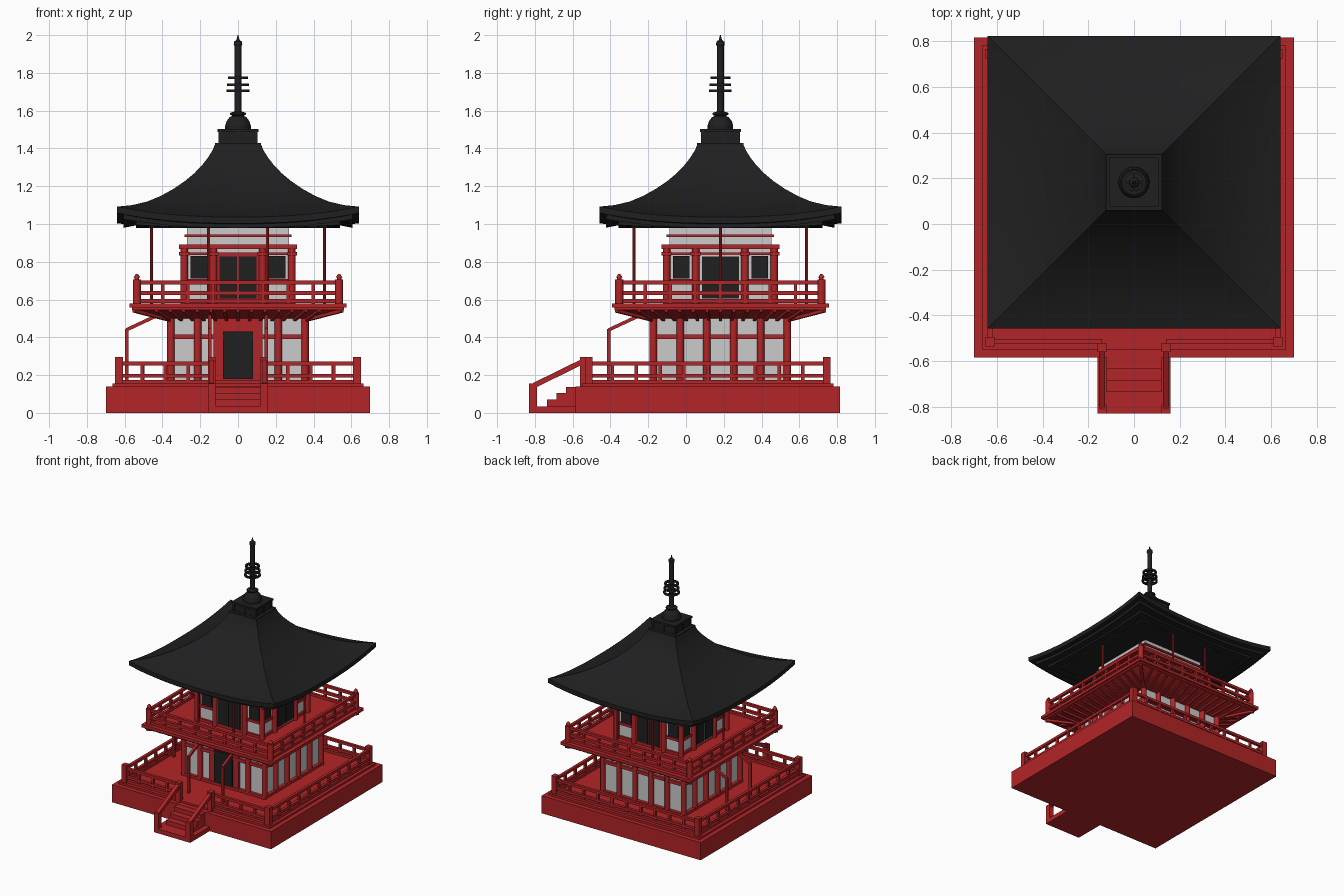
import bpy, bmesh, math
from mathutils import Matrix, Vector

if "Cube" in bpy.data.objects:
    bpy.data.objects.remove(bpy.data.objects["Cube"])

I = Matrix.Identity(4)
T = Matrix.Translation
SIDES = [Matrix.Rotation(k * math.pi / 2, 4, 'Z') for k in range(4)]  # front, right, back, left
TOWER = T((0, 0.182, 0))
DECK = T((0, 0.115, 0))
parts = {}


def material(name, rgb):
    m = bpy.data.materials.new(name)
    m.diffuse_color = (*rgb, 1)
    m.use_nodes = True
    m.node_tree.nodes["Principled BSDF"].inputs["Base Color"].default_value = m.diffuse_color
    return m


RED = material("red_paint", (0.45, 0.018, 0.02))
DARK = material("dark_tile", (0.014, 0.014, 0.015))


def mesh(name):
    return parts.setdefault(name, bmesh.new() if name not in parts else None)


def box(n, lo, hi, M=I):
    lo, hi = Vector(lo), Vector(hi)
    bmesh.ops.create_cube(mesh(n), size=1,
                          matrix=M @ T((lo + hi) / 2) @ Matrix.Diagonal((*(hi - lo), 1)))


def slab(n, h, z0, z1, M=TOWER):
    box(n, (-h, -h, z0), (h, h, z1), M)


def bar(n, p, q, w, M=I):
    p, q = Vector(p), Vector(q)
    d = q - p
    rot = d.to_track_quat('Z', 'Y').to_matrix().to_4x4()
    bmesh.ops.create_cube(mesh(n), size=1,
                          matrix=M @ T((p + q) / 2) @ rot @ Matrix.Diagonal((w, w, d.length, 1)))


def cyl(n, x, y, z0, z1, r, M=I, r2=None, seg=12):
    bmesh.ops.create_cone(mesh(n), cap_ends=True, segments=seg, radius1=r,
                          radius2=r if r2 is None else r2, depth=z1 - z0,
                          matrix=M @ T((x, y, (z0 + z1) / 2)))


def loft(n, rings, M=TOWER, cols=1, power=2.4):
    """Square rings (half width, corner height, sag at mid side) bridged together."""
    bm = mesh(n)
    loops = []
    for h, z, sag in rings:
        loop = []
        for R in SIDES:
            for i in range(cols):
                u = -1 + 2 * i / cols
                loop.append(bm.verts.new(M @ R @ Vector((u * h, -h, z - sag * (1 - abs(u) ** power)))))
        loops.append(loop)
    for a, b in zip(loops, loops[1:]):
        for i in range(len(a)):
            j = (i + 1) % len(a)
            bm.faces.new((a[i], a[j], b[j], b[i]))
    bm.faces.new(loops[0])
    bm.faces.new(loops[-1])


def railing(n, a, b, h, z0, heights, M, count):
    for z in heights:
        box(n, (a, -h - 0.011, z - 0.01), (b, -h + 0.011, z + 0.01), M)
    for i in range(1, count):
        x = a + (b - a) * i / count
        box(n, (x - 0.009, -h - 0.009, z0), (x + 0.009, -h + 0.009, heights[0]), M)


# Stone base and deck
slab("base", 0.70, 0, 0.14, DECK)
slab("base_deck", 0.665, 0.14, 0.155, DECK)

# Stairs: treads, side curbs, posts and sloped handrails
box("stairs", (-0.16, -0.83, 0), (0.16, -0.58, 0.035))
for i, y in enumerate((-0.735, -0.685, -0.635)):
    box("stairs", (-0.12, y, 0.03), (0.12, -0.58, 0.07 + 0.034 * i))
for s in (-1, 1):
    x = 0.14 * s
    box("stair_rails", (x - 0.02, -0.83, 0), (x + 0.02, -0.79, 0.155))
    box("stair_rails", (x - 0.02, -0.56, 0.14), (x + 0.02, -0.52, 0.295))
    bar("stair_rails", (x, -0.805, 0.145), (x, -0.53, 0.28), 0.028)

# Ground floor railing, open at the stairs
for k, R in enumerate(SIDES):
    M = DECK @ R
    box("deck_railing", (-0.65, -0.65, 0.14), (-0.61, -0.61, 0.295), M)
    spans = [(-0.63, -0.14, 4), (0.14, 0.63, 4)] if k == 0 else [(-0.63, 0.63, 10)]
    for a, b, c in spans:
        railing("deck_railing", a, b, 0.63, 0.15, (0.262, 0.197, 0.165), M, c)

# Lower storey: pale walls, columns, beams
slab("lower_walls", 0.345, 0.15, 0.53)
for k, R in enumerate(SIDES):
    M = TOWER @ R
    for x in (-0.355, -0.213, 0.213) if k == 0 else (-0.355, -0.213, -0.071, 0.071, 0.213):
        cyl("lower_columns", x, -0.355, 0.15, 0.53, 0.02, M)
    box("lower_beams", (-0.36, -0.365, 0.39), (0.36, -0.335, 0.415), M)
    box("lower_beams", (-0.37, -0.37, 0.15), (0.37, -0.335, 0.175), M)
box("lower_door_frame", (-0.13, -0.362, 0.15), (0.13, -0.34, 0.5), TOWER)
box("lower_door", (-0.08, -0.372, 0.18), (0.08, -0.34, 0.43), TOWER)

# Slender entrance poles with braces up to the balcony, front and left
for k in (0, 3):
    for x in (-0.15, 0.15):
        bar("entrance_poles", (x, -0.59, 0.15), (x, -0.59, 0.445), 0.018, TOWER @ SIDES[k])
        bar("entrance_poles", (x, -0.59, 0.44), (x, -0.44, 0.51), 0.018, TOWER @ SIDES[k])

# Balcony: flared underside with ribs, edge slab, railing, thin roof poles
loft("balcony_underside", [(0.56, 0.56, 0), (0.54, 0.545, 0), (0.37, 0.50, 0)])
slab("balcony_floor", 0.575, 0.557, 0.58)
slab("balcony_edge", 0.56, 0.545, 0.558)
for k, R in enumerate(SIDES):
    M = TOWER @ R
    for i in range(13):
        x = -0.36 + 0.06 * i
        bar("balcony_ribs", (x, -0.36, 0.494), (x * 1.2, -0.545, 0.543), 0.016, M)
    bar("balcony_ribs", (-0.36, -0.36, 0.494), (-0.55, -0.55, 0.543), 0.022, M)
    railing("balcony_railing", -0.53, 0.53, 0.535, 0.58, (0.69, 0.635, 0.592), M, 8)
    cyl("balcony_posts", -0.535, -0.535, 0.58, 0.705, 0.022, M)
    cyl("balcony_posts", -0.535, -0.535, 0.705, 0.718, 0.012, M)
    cyl("balcony_posts", -0.535, -0.535, 0.718, 0.735, 0.017, M, 0.006)
    for x in ((-0.155, 0.155) if k % 2 == 0 else (0,)):
        cyl("roof_poles", x, -0.457, 0.57, 1.01, 0.008, M, seg=8)

# Upper storey: walls, columns, beams, doors and windows on every side
slab("upper_walls", 0.27, 0.57, 1.0)
for k, R in enumerate(SIDES):
    M = TOWER @ R
    for x in (-0.285, -0.13, 0.13):
        cyl("upper_columns", x, -0.285, 0.575, 0.87, 0.02, M)
        box("upper_columns", (x - 0.027, -0.312, 0.832), (x + 0.027, -0.262, 0.852), M)
    for h, z0, z1 in ((0.312, 0.868, 0.892), (0.29, 0.835, 0.85), (0.285, 0.69, 0.71),
                      (0.285, 0.575, 0.60), (0.284, 0.932, 0.945)):
        box("upper_beams", (-h, -h, z0), (h, -0.26, z1), M)
    for s in (-1, 1):
        box("windows", (0.208 * s - 0.044, -0.278, 0.712), (0.208 * s + 0.044, -0.26, 0.83), M)
        box("upper_doors", (0.051 * s - 0.047, -0.295, 0.605), (0.051 * s + 0.047, -0.26, 0.828), M)
    box("upper_door_frame" if k % 2 == 0 else "pale_door_frame",
        (-0.11, -0.29, 0.598), (0.11, -0.26, 0.836), M)

# Curved tiled roof with upturned corners and stepped eaves
top = [(0.12, 1.425), (0.135, 1.39), (0.16, 1.35), (0.19, 1.312), (0.23, 1.27), (0.28, 1.228), (0.34, 1.187),
       (0.41, 1.148), (0.48, 1.119), (0.56, 1.10), (0.64, 1.092)]
rings = [(h, z, 0.055 * ((h - 0.12) / 0.52) ** 2) for h, z in top]
rings += [(0.64, 1.058, 0.055), (0.605, 1.05, 0.05), (0.605, 1.025, 0.045), (0.54, 1.015, 0.022),
          (0.54, 0.995, 0.015), (0.475, 0.99, 0.01), (0.47, 0.978, 0)]
loft("roof", rings, cols=20)

# Roof crown: square plinth, dome and finial
for h, z0, z1 in ((0.123, 1.415, 1.43), (0.097, 1.43, 1.49), (0.108, 1.488, 1.503)):
    slab("roof_plinth", h, z0, z1)
for R in SIDES:
    for x in (-0.095, 0.0):
        box("roof_plinth", (x - 0.008, -0.103, 1.43), (x + 0.008, -0.09, 1.49), TOWER @ R)
profile = [(0.068, 1.50), (0.068, 1.52), (0.06, 1.545), (0.045, 1.565), (0.03, 1.572), (0.042, 1.58), (0.042, 1.588),
           (0.018, 1.596), (0.018, 1.94), (0.023, 1.95), (0.021, 1.965), (0.008, 1.975), (0.0025, 2.0)]
for (r1, z0), (r2, z1) in zip(profile, profile[1:]):
    cyl("finial", 0, 0, z0, z1, r1, TOWER, r2, 20)

# Finial hoops, held by spokes
for r, z in ((0.06, 1.705), (0.057, 1.737), (0.053, 1.774)):
    bm, seg = mesh("finial_hoops"), 24
    loops = [[bm.verts.new(TOWER @ Vector((q * math.cos(t), q * math.sin(t), zz)))
              for q, zz in ((r, z - 0.007), (r, z + 0.007), (r - 0.014, z + 0.007), (r - 0.014, z - 0.007))]
             for t in (2 * math.pi * i / seg for i in range(seg))]
    for i in range(seg):
        a, b = loops[i], loops[(i + 1) % seg]
        for j in range(4):
            bm.faces.new((a[j], b[j], b[(j + 1) % 4], a[(j + 1) % 4]))
    for R in SIDES[:2]:
        bar("finial_hoops", (-r + 0.008, 0, z), (r - 0.008, 0, z), 0.008, TOWER @ R)

# Turn the collected parts into objects
GREY = {"lower_walls", "upper_walls", "pale_door_frame"}
BLACK = {"lower_door", "windows", "upper_doors", "roof", "roof_plinth", "finial", "finial_hoops"}
for name, bm in parts.items():
    bmesh.ops.recalc_face_normals(bm, faces=bm.faces)
    me = bpy.data.meshes.new(name)
    bm.to_mesh(me)
    bm.free()
    ob = bpy.data.objects.new(name, me)
    bpy.context.collection.objects.link(ob)
    if name not in GREY:
        me.materials.append(DARK if name in BLACK else RED)
    bpy.ops.object.select_all(action='DESELECT')
    ob.select_set(True)
    bpy.context.view_layer.objects.active = ob
    bpy.ops.object.shade_smooth_by_angle(angle=math.radians(32 if name != "roof" else 14))
